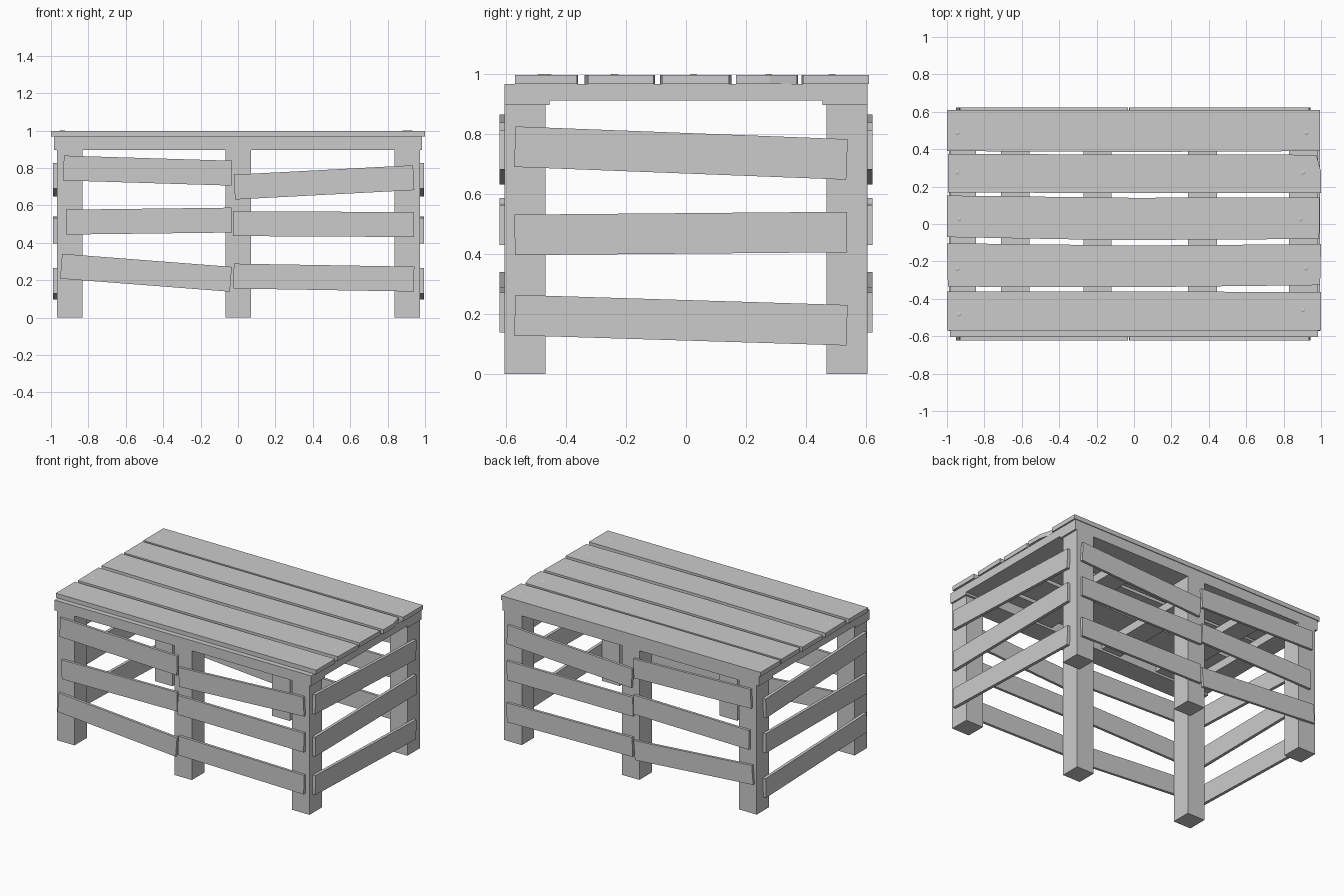
import bpy, bmesh
from math import radians, pi
from mathutils import Matrix, Vector

if "Cube" in bpy.data.objects:
    bpy.data.objects.remove(bpy.data.objects["Cube"])


def box(name, lo, hi):
    c = [(a + b) / 2 for a, b in zip(lo, hi)]
    return turned_box(name, c, [b - a for a, b in zip(lo, hi)])


def turned_box(name, centre, size, axis='X', angle=0):
    bm = bmesh.new()
    bmesh.ops.create_cube(bm, size=1, matrix=Matrix.Diagonal((*size, 1)))
    obj = finish(name, bm)
    obj.matrix_world = Matrix.Translation(centre) @ Matrix.Rotation(radians(angle), 4, axis)
    return obj


def prism(name, outline, z0, z1):
    bm = bmesh.new()
    face = bm.faces.new([bm.verts.new((x, y, z0)) for x, y in outline])
    ext = bmesh.ops.extrude_face_region(bm, geom=[face])
    top = [v for v in ext['geom'] if isinstance(v, bmesh.types.BMVert)]
    bmesh.ops.translate(bm, verts=top, vec=(0, 0, z1 - z0))
    return finish(name, bm)


def finish(name, bm):
    bmesh.ops.recalc_face_normals(bm, faces=bm.faces)
    mesh = bpy.data.meshes.new(name)
    bm.to_mesh(mesh)
    bm.free()
    obj = bpy.data.objects.new(name, mesh)
    bpy.context.collection.objects.link(obj)
    return obj


CX = 0.002          # frame centre in x
LEG_TOP, FRAME_TOP, TOP = 0.897, 0.968, 0.998

# front and back slats: x centre, z centre, length, tilt in degrees
long_slats = [(-.483, .786, .90, -1.75), (-.476, .516, .885, .7), (-.492, .24, .91, -4.4),
              (.46, .723, .96, 3.0), (.457, .50, .968, -.3), (.459, .214, .965, -.95)]
# end slats: z centre, tilt
end_slats = [(.737, -2.2), (.469, .5), (.18, -1.75)]

for s, side in ((-1, 'front'), (1, 'back')):
    # legs
    for x in (-.901, 0, .903):
        turned_box(f'{side}_leg', (x + CX, s * .537, LEG_TOP / 2), (.135, .136, LEG_TOP))
    # long rail on top of the legs
    turned_box(f'{side}_rail', (0, s * .53, (LEG_TOP + FRAME_TOP) / 2),
               (1.97, .15, FRAME_TOP - LEG_TOP))
    for x, z, length, tilt in long_slats:
        turned_box(f'{side}_slat', (x, s * .6135, z), (length, .018, .133), 'Y', -tilt)

for s, side in ((-1, 'left'), (1, 'right')):
    for z, tilt in end_slats:
        turned_box(f'{side}_slat', (s * .981 + CX, -.017, z), (.021, 1.108, .135), 'X', tilt)

# cross rails under the top
for x0, x1 in ((-.985, -.845), (-.71, -.56), (-.27, -.12), (.29, .445), (.83, .985)):
    box('cross_rail', (x0, -.456, .912), (x1, .456, FRAME_TOP))

# slightly uneven top planks
planks = [
    [(-1, .39), (0, .385), (.995, .39), (.995, .61), (-1, .61)],
    [(-.995, .168), (0, .166), (1, .167), (1, .28), (.975, .37), (-.995, .374)],
    [(-1, -.07), (-.1, -.086), (.99, -.08), (.993, .143), (0, .14), (-1, .152)],
    [(-.995, -.335), (0, -.338), (.995, -.327), (1, -.108), (0, -.115), (-1, -.103)],
    [(-1, -.57), (1, -.57), (1, -.363), (-1, -.36)],
]
for outline in planks:
    prism('top_plank', outline, FRAME_TOP, TOP)

# nail heads, two per plank
nails = [(-.945, .487), (.922, .487), (-.945, .275), (.905, .275), (-.935, .025),
         (.89, .025), (-.945, -.24), (.92, -.237), (-.935, -.483), (.903, -.46)]
for x, y in nails:
    bm = bmesh.new()
    bmesh.ops.create_cone(bm, cap_ends=True, segments=8, radius1=.013, radius2=.007, depth=.003)
    finish('nail_head', bm).location = (x, y, TOP + .001)
